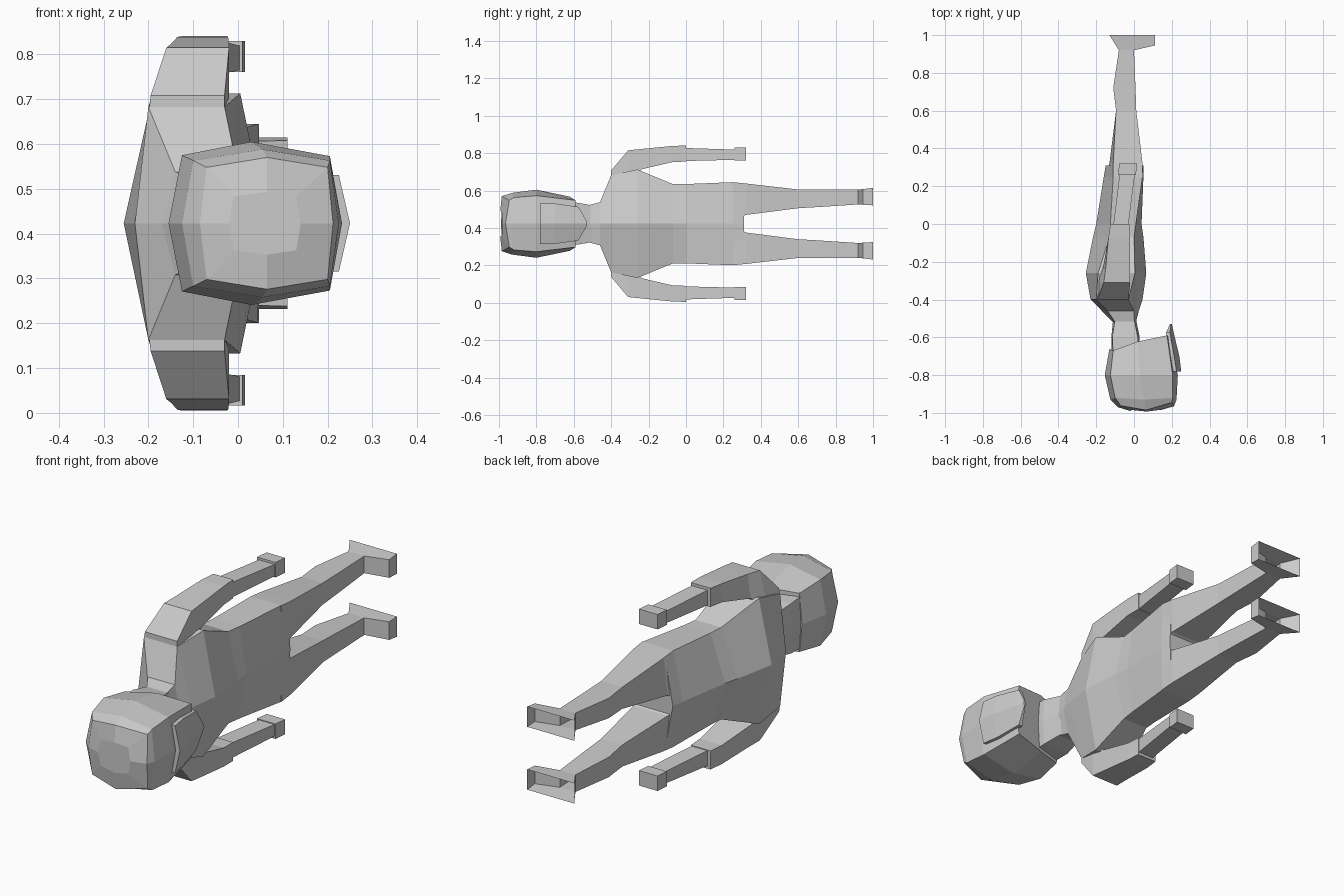
import bpy

CZ = 0.423  # height of the body's mirror plane


def make(name, verts, faces, mirror=False):
    me = bpy.data.meshes.new(name)
    me.from_pydata([(x, y, CZ + z) for x, y, z in verts], [], faces)
    ob = bpy.data.objects.new(name, me)
    bpy.context.collection.objects.link(ob)
    bpy.context.view_layer.objects.active = ob
    bpy.ops.object.select_all(action='DESELECT')
    ob.select_set(True)
    bpy.ops.object.mode_set(mode='EDIT')
    bpy.ops.mesh.select_all(action='SELECT')
    bpy.ops.mesh.normals_make_consistent(inside=False)
    bpy.ops.object.mode_set(mode='OBJECT')
    if mirror:
        twin = me.copy()
        for v in twin.vertices:
            v.co.z = 2 * CZ - v.co.z
        twin.flip_normals()
        bpy.context.collection.objects.link(bpy.data.objects.new(name + "_mirrored", twin))
    return ob


def loft(name, rings, mirror=False, caps=(True, True)):
    n = len(rings[0])
    verts = [p for r in rings for p in r]
    faces = [(k * n + i, k * n + (i + 1) % n, (k + 1) * n + (i + 1) % n, (k + 1) * n + i)
             for k in range(len(rings) - 1) for i in range(n)]
    if caps[0]:
        faces.append(tuple(range(n)))
    if caps[1]:
        faces.append(tuple(range(len(verts) - n, len(verts))))
    return make(name, verts, faces, mirror)


def symmetric(half):
    # half ring from back centre to front centre, completed across the mirror plane
    return half + [(x, y, -z) for x, y, z in half[-2:0:-1]]


def torso_ring(y, back, back_side, width, front_side, front):
    return symmetric([(back, y, 0), (back_side, y, width), (front_side, y, width), (front, y, 0)])


def box_ring(y, back, front, inner, outer, back_inner=None):
    bi = back if back_inner is None else back_inner
    return [(bi, y, inner), (back, y, outer), (front, y, outer), (front, y, inner)]


# Torso with a ridge down the back
loft("torso", [torso_ring(*r) for r in [
    (-0.52, -0.11, -0.10, 0.10, 0.00, 0.01),
    (-0.46, -0.17, -0.14, 0.115, 0.00, 0.025),
    (-0.40, -0.23, -0.20, 0.26, -0.03, 0.045),
    (-0.26, -0.255, -0.19, 0.29, 0.005, 0.065),
    (-0.07, -0.217, -0.13, 0.212, 0.00, 0.05),
    (0.00, -0.20, -0.125, 0.212, 0.01, 0.04),
    (0.25, -0.16, -0.11, 0.222, 0.045, 0.05),
    (0.31, -0.15, -0.11, 0.21, 0.04, 0.05)]])

# Neck
loft("neck", [torso_ring(*r) for r in [
    (-0.69, -0.12, -0.11, 0.12, 0.02, 0.03),
    (-0.60, -0.12, -0.115, 0.115, 0.02, 0.03),
    (-0.50, -0.11, -0.10, 0.098, 0.00, 0.01)]])

# Arms: sleeve, forearm, hand
loft("upper_arm", [box_ring(*r) for r in [
    (-0.40, -0.195, -0.03, 0.15, 0.285, -0.21),
    (-0.31, -0.16, -0.02, 0.22, 0.392, -0.20),
    (-0.235, -0.15, -0.02, 0.292, 0.40, -0.165),
    (-0.07, -0.135, -0.022, 0.330, 0.416),
    (0.00, -0.125, -0.025, 0.332, 0.418)]], True)
loft("forearm", [box_ring(-0.01, -0.11, -0.03, 0.335, 0.405),
                 box_ring(0.27, -0.075, 0.005, 0.342, 0.396)], True)
loft("hand", [box_ring(0.26, -0.085, 0.01, 0.338, 0.407),
              box_ring(0.32, -0.078, 0.016, 0.338, 0.407)], True)

# Legs
loft("leg", [box_ring(*r) for r in [
    (0.25, -0.11, 0.047, 0.01, 0.222, -0.155),
    (0.32, -0.11, 0.045, 0.047, 0.215, -0.13),
    (0.60, -0.095, 0.012, 0.083, 0.183),
    (0.72, -0.11, 0.008, 0.09, 0.182),
    (0.92, -0.08, 0.00, 0.103, 0.182)]], True, (True, False))

# Feet: open-soled profile swept across the width
foot = [(-0.13, 1.0), (-0.08, 0.92), (0.0, 0.92), (0.11, 0.945), (0.11, 1.0)]
n = len(foot)
verts = [(x, y, 0.103 - 0.06 * (y - 0.92)) for x, y in foot]
verts += [(x, y, 0.182 + 0.12 * (y - 0.92)) for x, y in foot]
faces = [tuple(range(n)), tuple(range(n, 2 * n))]
faces += [(i, i + 1, n + i + 1, n + i) for i in range(n - 1) if i != 1]
make("foot", verts, faces, True)

# Head: rounded block of eight-sided rings
loft("head", [symmetric(h) for h in [
    [(-0.02, -0.99, 0), (-0.01, -0.985, 0.06), (0.065, -0.993, 0.07), (0.13, -0.985, 0.06), (0.14, -0.985, 0)],
    [(-0.085, -0.97, 0), (-0.07, -0.962, 0.125), (0.065, -0.985, 0.147), (0.20, -0.945, 0.125), (0.212, -0.965, 0)],
    [(-0.125, -0.93, 0), (-0.10, -0.92, 0.14), (0.055, -0.93, 0.165), (0.205, -0.92, 0.14), (0.225, -0.93, 0)],
    [(-0.155, -0.80, 0), (-0.125, -0.80, 0.152), (0.03, -0.80, 0.182), (0.205, -0.80, 0.15), (0.232, -0.80, 0)],
    [(-0.13, -0.66, 0), (-0.11, -0.67, 0.135), (0.02, -0.622, 0.145), (0.175, -0.59, 0.125), (0.19, -0.60, 0)]]])

# Beard-like face plate reaching below the chin
loft("face_plate", [torso_ring(*r) for r in [
    (-0.78, 0.20, 0.18, 0.108, 0.225, 0.25),
    (-0.70, 0.20, 0.18, 0.108, 0.212, 0.24),
    (-0.575, 0.185, 0.17, 0.09, 0.19, 0.21),
    (-0.53, 0.190, 0.19, 0.012, 0.195, 0.20)]])
